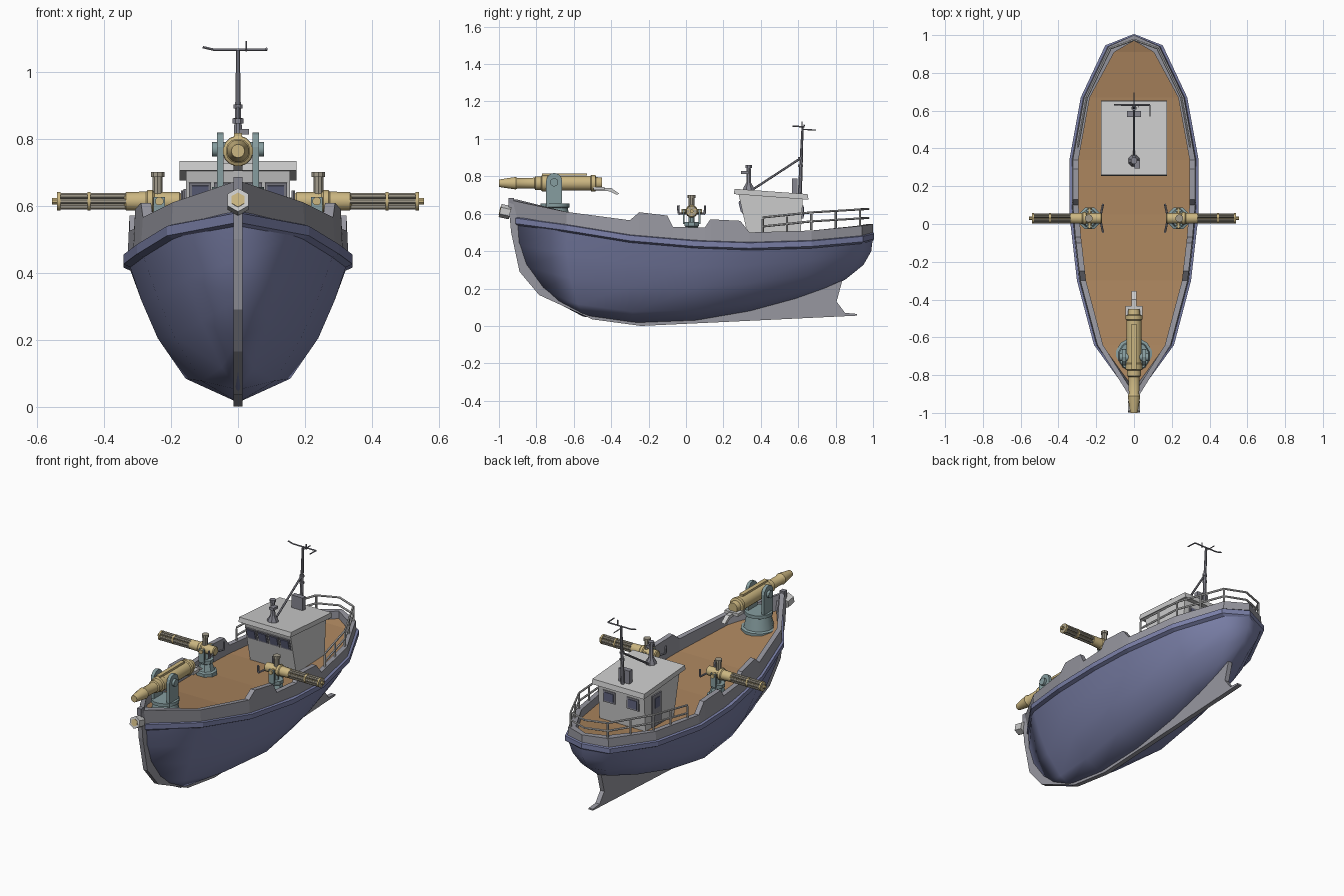
import bpy, bmesh, math
from mathutils import Vector, Matrix

if "Cube" in bpy.data.objects:
    bpy.data.objects.remove(bpy.data.objects["Cube"])


def material(name, r, g, b):
    m = bpy.data.materials.new(name)
    m.diffuse_color = (r, g, b, 1)
    m.use_nodes = True
    m.node_tree.nodes["Principled BSDF"].inputs["Base Color"].default_value = m.diffuse_color
    return m


BLUE = material("hull_blue", .20, .22, .40)
GREY = material("trim_grey", .31, .31, .35)
WOOD = material("deck_brown", .40, .23, .11)
LIGHT = material("cabin_grey", .68, .68, .68)
RAIL = material("rail_grey", .52, .53, .54)
GOLD = material("brass", .60, .47, .22)
GREEN = material("mount_green", .24, .34, .35)
DARK = material("dark_glass", .12, .13, .22)
STEEL = material("steel", .24, .24, .28)
BARREL = material("barrel_bronze", .36, .33, .26)


def mesh(name, verts, faces, mat, mirror=False, smooth=None):
    bm = bmesh.new()
    vs = [bm.verts.new(v) for v in verts]
    for f in faces:
        bm.faces.new([vs[i] for i in f])
    bmesh.ops.remove_doubles(bm, verts=bm.verts, dist=1e-5)
    bmesh.ops.recalc_face_normals(bm, faces=bm.faces)
    me = bpy.data.meshes.new(name)
    bm.to_mesh(me)
    bm.free()
    me.materials.append(mat)
    ob = bpy.data.objects.new(name, me)
    bpy.context.collection.objects.link(ob)
    if smooth:
        bpy.context.view_layer.objects.active = ob
        bpy.ops.object.select_all(action='DESELECT')
        ob.select_set(True)
        bpy.ops.object.shade_smooth_by_angle(angle=math.radians(smooth))
    if mirror:
        mod = ob.modifiers.new("mirror", 'MIRROR')
        mod.merge_threshold = .0005
    return ob


def loft(name, sections, mat, loop=False, **kw):
    n = len(sections[0])
    faces = [(i*n + j, i*n + (j+1) % n, (i+1)*n + (j+1) % n, (i+1)*n + j)
             for i in range(len(sections)-1) for j in range(n if loop else n-1)]
    return mesh(name, [p for s in sections for p in s], faces, mat, **kw)


def lathe(name, origin, axis, profile, mat, n=12, mirror=False):
    q = Vector((0, 0, 1)).rotation_difference(Vector(axis))
    verts = [Vector(origin) + q @ Vector((r*math.cos(a), r*math.sin(a), h))
             for h, r in profile for a in [2*math.pi*(k+.5)/n for k in range(n)]]
    faces = [(i*n+k, i*n+(k+1) % n, (i+1)*n+(k+1) % n, (i+1)*n+k)
             for i in range(len(profile)-1) for k in range(n)]
    top = (len(profile)-1)*n
    faces += [tuple(range(n)), tuple(range(top, top+n))]
    return mesh(name, verts, faces, mat, mirror, smooth=35)


def prism(name, outline, x0, x1, mat, mirror=False):
    n = len(outline)
    verts = [(x, y, z) for x in (x0, x1) for y, z in outline]
    faces = [tuple(range(n)), tuple(range(n, 2*n))]
    faces += [(i, (i+1) % n, n+(i+1) % n, n+i) for i in range(n)]
    return mesh(name, verts, faces, mat, mirror)


def box(name, c, s, mat, tilt=0, mirror=False):
    y, z = s[1]/2, s[2]/2
    ob = prism(name, [(-y, -z), (y, -z), (y, z), (-y, z)], -s[0]/2, s[0]/2, mat, mirror)
    ob.data.transform(Matrix.Translation(c) @ Matrix.Rotation(tilt, 4, 'X'))
    return ob


def tube(name, pts, r, mat, mirror=False):
    for i, (a, b) in enumerate(zip(pts, pts[1:])):
        d = Vector(b) - Vector(a)
        lathe(f"{name}_{i+1}", a, d.normalized(), [(0, r), (d.length, r)], mat, 6, mirror)


# Hull stations: half width, sheer y, sheer z, keel y, keel z, section power
ST = [(0, -.92, .565, -.72, .14, 1), (.20, -.64, .525, -.55, .05, .72),
      (.29, -.30, .47, -.28, .012, .5), (.33, .05, .44, .05, .025, .38),
      (.33, .34, .43, .34, .075, .42), (.27, .67, .44, .58, .14, .5),
      (.14, .94, .465, .72, .19, .6), (0, 1.0, .48, .78, .21, 1)]


def sheer(y, col):
    if y <= ST[0][1]:
        return ST[0][col]
    for a, b in zip(ST, ST[1:]):
        if y <= b[1]:
            t = (y-a[1])/(b[1]-a[1])
            return a[col] + t*(b[col]-a[col])
    return ST[-1][col]


def inner_y(y):
    return y + (.05 if y < -.9 else -.03 if y > .9 else 0)


hull = [[(w*t**p, yk+(y-yk)*(1-(1-t)**2.6), zk+(z-zk)*t) for t in (0, .14, .43, .7, 1)]
        for w, y, z, yk, zk, p in ST]
loft("hull", hull, BLUE, mirror=True, smooth=40)

# Stem, keel and skeg in one profile
prism("keel", [(-.95, .66), (-.935, .5), (-.89, .29), (-.785, .165), (-.5, .035), (-.24, 0),
               (.915, .055), (.915, .064), (.85, .07), (.805, .13), (.835, .24), (.55, .2),
               (0, .1), (-.45, .1), (-.75, .25), (-.84, .4), (-.88, .64)], -.014, .014, GREY)

# Bulwark with the gun notches, rub rail, deck
TOP = [(-.95, .675), (-.64, .61), (-.30, .565), (-.25, .608), (-.10, .59), (-.07, .53), (.10, .525),
       (.13, .57), (.29, .562), (.34, .50), (.67, .51), (.94, .535), (1, .545)]
wall = []
for y, z in TOP:
    w, zb = sheer(y, 0), sheer(y, 2)
    yb = max(y, -.92)
    wall.append([(w, yb, zb), (max(w-.006, 0), y, z),
                 (max(w-.036, 0), inner_y(y), z), (max(w-.036, 0), inner_y(yb), zb)])
loft("bulwark", wall, GREY, loop=True, mirror=True)
rub = []
for w, y, z, *_ in ST:
    o = .012 if w else 0
    e = -.012 if y < -.9 else .006 if y > .9 else 0
    rub.append([(w+o, y+e, z-.015), (w+o, y+e, z+.014), (max(w-.01, 0), y, z+.02), (max(w-.01, 0), y, z-.025)])
loft("rub_rail", rub, BLUE, loop=True, mirror=True)
loft("deck", [[(0, inner_y(y), z+.02), (max(w-.025, 0), inner_y(y), z+.02)]
              for w, y, z, *_ in ST], WOOD, mirror=True)

# Bow fairlead and post
lathe("bow_fairlead", (0, -.94, .605), (0, -.97, .22), [(0, .036), (.055, .036)], RAIL, 6)
lathe("bow_fairlead_hole", (0, -.985, .615), (0, -.97, .22), [(0, .022), (.012, .022)], GOLD, 6)
box("bow_post", (0, -.935, .665), (.028, .03, .04), STEEL)

# Cabin
prism("cabin_walls", [(.34, .44), (.61, .44), (.625, .69), (.28, .71)], -.155, .155, LIGHT)
prism("cabin_roof", [(.255, .705), (.26, .733), (.65, .705), (.655, .675)], -.175, .175, LIGHT)
for x in (.038, .113):
    box("front_window_frame", (x, .297, .635), (.066, .012, .07), STEEL, .245, True)
    box("front_window_glass", (x, .293, .635), (.05, .012, .052), DARK, .245, True)
box("rear_window_frame", (.08, .62, .61), (.08, .014, .07), STEEL, 0, True)
box("rear_window_glass", (.08, .624, .61), (.06, .014, .05), DARK, 0, True)
box("door", (-.157, .51, .555), (.012, .085, .19), STEEL)
box("door_window", (-.161, .51, .6), (.012, .045, .06), DARK)

# Mast, antenna, brace and signal horn
lathe("mast", (0, .608, .69), (0, .04, 1), [(0, .012), (.16, .01), (.375, .006)], STEEL, 8)
for z in (.85, .89):
    lathe("mast_band", (0, .613, z), (0, 0, 1), [(0, .014), (.012, .014)], STEEL, 8)
tube("antenna_yard", [(-.105, .632, 1.073), (-.07, .63, 1.065), (.085, .63, 1.065), (.085, .57, 1.068)], .004, STEEL)
tube("antenna_rod", [(.025, .62, 1.06), (.025, .62, 1.092)], .003, STEEL)
tube("antenna_aft", [(0, .62, 1.05), (0, .695, 1.048)], .003, STEEL)
tube("mast_brace", [(0, .35, .725), (0, .618, .90)], .006, STEEL)
box("mast_box", (0, .582, .745), (.075, .03, .085), STEEL)
lathe("horn_base", (0, .335, .715), (0, 0, 1), [(0, .035), (.025, .03), (.05, .014), (.13, .012), (.13, .018), (.145, .018)], STEEL, 8)
box("horn_lamp", (.018, .315, .82), (.03, .04, .016), STEEL)

# Stern handrails and stanchions
RY = (.41, .67, .93, .975)
for k, lift in enumerate((.052, .088)):
    pts = [(max(sheer(y, 0)-.02, 0) if y < .95 else 0, y, z+lift-.03+.012*k)
           for y, z in zip(RY, (.51, .537, .553, .556))]
    tube(f"stern_rail_{k+1}", pts, .006, RAIL, True)
for y, z in ((.41, .578), (.54, .59), (.67, .604), (.80, .614), (.93, .622)):
    x = sheer(y, 0)-.02
    tube("rail_post", [(x, y, z-.09), (x, y, z-.005)], .006, RAIL, True)

# Bow gun: pedestal, fork and barrel
lathe("bow_pedestal", (0, -.70, .53), (0, 0, 1), [(0, .1), (.025, .1), (.03, .085), (.1, .07), (.105, .08), (.125, .08)], GREEN)
arm = [(-.748, .63), (-.662, .63)] + [(-.705+.043*math.cos(a), .775+.043*math.sin(a))
                                      for a in [math.pi*k/6 for k in range(7)]]
prism("bow_fork_arm", arm, .043, .063, GREEN, True)
lathe("bow_trunnion", (-.078, -.705, .768), (1, 0, 0), [(0, .022), (.156, .022)], GREEN)
lathe("bow_barrel", (0, -1, .763), (0, 1, 0),
      [(0, .02), (.03, .025), (.09, .034), (.1, .028), (.19, .03), (.195, .037), (.225, .037), (.23, .045), (.26, .045),
       (.265, .04), (.49, .04), (.495, .046), (.515, .046), (.52, .034), (.55, .03)], GOLD, 16)
box("bow_sight_rail", (0, -.65, .81), (.025, .24, .012), GOLD)
prism("bow_gun_grip", [(-.49, .738), (-.40, .738), (-.355, .705), (-.375, .703), (-.41, .72), (-.49, .722)][::-1], -.013, .013, RAIL)
box("bow_breech", (0, -.465, .735), (.09, .06, .018), RAIL)

# Side guns, mirrored across the boat
GX, GY, GZ = .235, .03, .613
lathe("side_pedestal", (GX, GY, .455), (0, 0, 1), [(0, .062), (.03, .062), (.035, .048), (.075, .036), (.08, .042), (.1, .042), (.1, .018), (.15, .018)], GREEN, 8, True)
for dy in (-.042, .042):
    box("side_yoke", (GX, GY+dy, .585), (.035, .01, .08), GREEN, 0, True)
lathe("side_trunnion", (GX, GY-.055, GZ), (0, 1, 0), [(0, .013), (.11, .013)], GOLD, 8, True)
lathe("side_receiver", (.17, GY, GZ), (1, 0, 0), [(0, .022), (.005, .028), (.08, .028), (.085, .034), (.1, .034), (.105, .03), (.165, .028), (.17, .02)], GOLD, 12, True)
lathe("side_hopper", (GX+.005, GY, .63), (0, 0, 1), [(0, .016), (.055, .016), (.055, .021), (.07, .021), (.07, .014)], BARREL, 10, True)
for k in range(6):
    a = math.pi*k/3
    lathe("side_barrel", (.33, GY+.019*math.cos(a), GZ+.019*math.sin(a)), (1, 0, 0), [(0, .0085), (.21, .0085)], BARREL, 8, True)
for x in (.44, .53):
    lathe("barrel_clamp", (x, GY, GZ), (1, 0, 0), [(0, .029), (.01, .029)], GOLD, 12, True)
lathe("barrel_axle", (.33, GY, GZ), (1, 0, 0), [(0, .01), (.225, .01)], GOLD, 8, True)
for s in (-1, 1):
    tube("side_grip", [(.18, GY, .605), (.165, GY+s*.07, .60), (.165, GY+s*.072, .645)], .006, STEEL, True)
